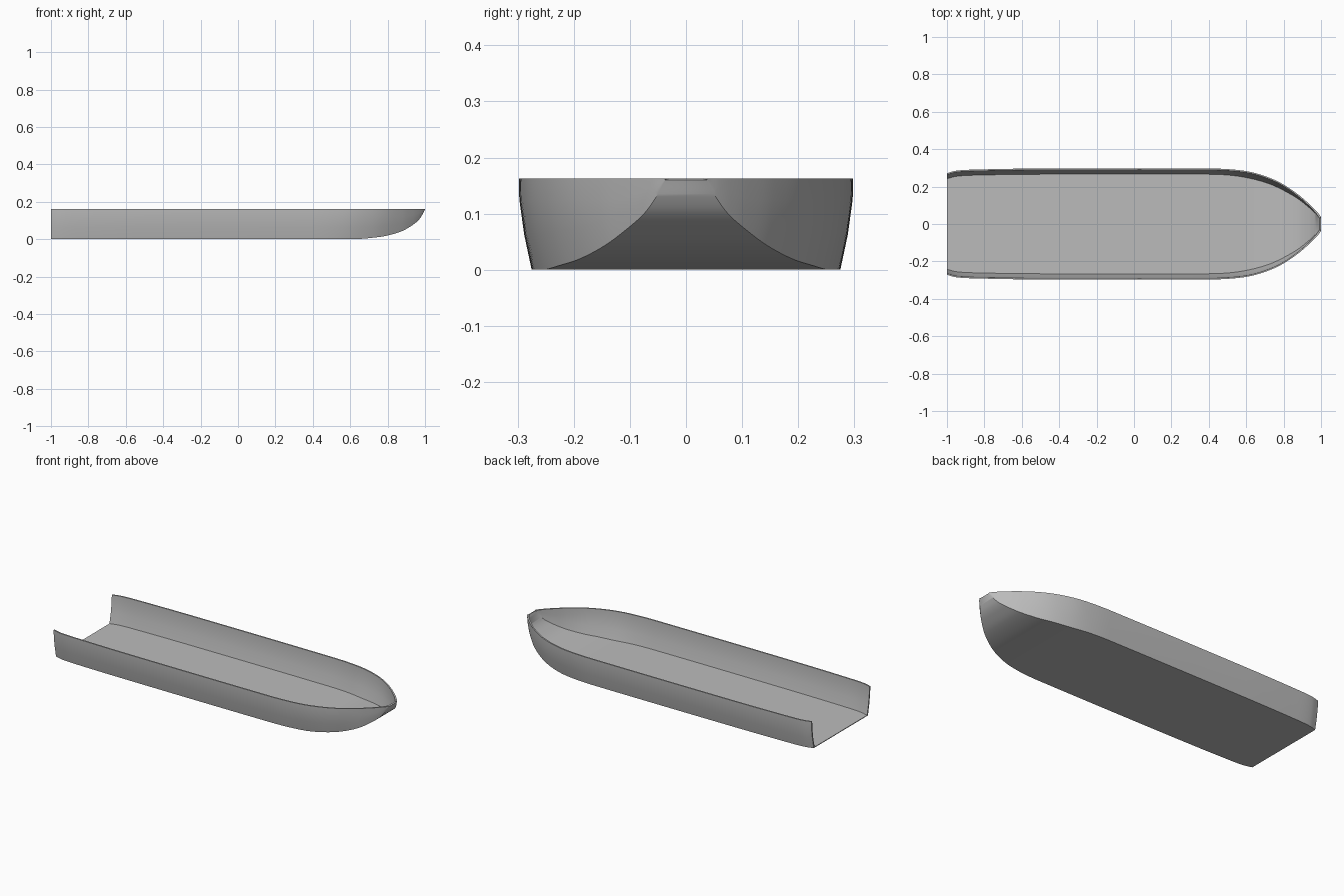
import bpy, bmesh, math

cube = bpy.data.objects.get("Cube")
if cube:
    bpy.data.objects.remove(cube, do_unlink=True)

# Grey hull paint
grey = bpy.data.materials.new("hull_grey")
grey.use_nodes = True
colour = (0.5, 0.5, 0.5, 1)
grey.diffuse_color = colour
grey.node_tree.nodes["Principled BSDF"].inputs["Base Color"].default_value = colour

RIM = 0.163
KNUCKLE = 0.125
WALL = 0.008
FLOOR = 0.004

# Stations: x, half width at the rim, half width at the chine, chine height
stations = [
    (-1.0, 0.272, 0.25, 0), (-0.95, 0.285, 0.263, 0), (-0.85, 0.291, 0.269, 0),
    (-0.5, 0.297, 0.274, 0), (0.4, 0.297, 0.274, 0), (0.52, 0.292, 0.268, 0),
    (0.62, 0.279, 0.252, 0.0), (0.72, 0.249, 0.224, 0.008), (0.8, 0.211, 0.188, 0.02),
    (0.88, 0.156, 0.142, 0.045), (0.935, 0.109, 0.1, 0.077), (0.965, 0.08, 0.073, 0.102),
    (0.985, 0.058, 0.053, 0.13), (1.0, 0.038, 0.037, 0.16),
]


def slope(i, k):
    a, b = stations[max(i - 1, 0)], stations[min(i + 1, len(stations) - 1)]
    return (b[k] - a[k]) / (b[0] - a[0])


def fair(i, t):
    """Smooth section between station i and the next one."""
    a, b = stations[i], stations[i + 1]
    h = b[0] - a[0]
    out = [a[0] + h * t]
    for k in (1, 2, 3):
        m, n = slope(i, k) * h, slope(i + 1, k) * h
        c = 3 * (b[k] - a[k]) - 2 * m - n
        d = 2 * (a[k] - b[k]) + m + n
        out.append(a[k] + t * (m + t * (c + t * d)))
    out[3] = max(out[3], 0)
    return out


STEPS = 5
sections = [fair(i, s / STEPS) for i in range(len(stations) - 1) for s in range(STEPS)]
sections.append(stations[-1])


def half_ring(x, rim, chine, z):
    """Outer then inner points of one side, from the keel round to the inner floor."""
    knuckle = max(KNUCKLE, z + 0.6 * (RIM - z))
    mid = (z + knuckle) / 2
    mid_y = chine + 0.58 * (rim - chine)
    outer = [(chine, z), (mid_y, mid), (rim - 0.001, knuckle), (rim, RIM)]
    back = x - WALL * z / RIM
    points = [(x, y, h) for y, h in outer]
    for y, h in reversed(outer):
        points.append((back, y - WALL, min(h + (FLOOR if h == z else 0), RIM)))
    return points


bm = bmesh.new()
rings = []
for section in sections:
    side = half_ring(*section)
    n = len(side) // 2
    left = side
    right = [(x, -y, z) for x, y, z in side]
    # Closed loop: outer left, inner left, inner right, outer right
    loop = left + right[::-1]
    rings.append([bm.verts.new(p) for p in loop])

# Shell skin between neighbouring sections
for a, b in zip(rings, rings[1:]):
    count = len(a)
    for i in range(count):
        j = (i + 1) % count
        bm.faces.new((a[i], a[j], b[j], b[i]))

# Cut edge at the open stern and the small blunt nose
for ring in (rings[0], rings[-1]):
    for i in range(n - 1):
        for p in (ring, ring[::-1]):
            bm.faces.new((p[i], p[i + 1], p[2 * n - 2 - i], p[2 * n - 1 - i]))
    bm.faces.new((ring[0], ring[2 * n - 1], ring[2 * n], ring[-1]))

bmesh.ops.recalc_face_normals(bm, faces=bm.faces)
mesh = bpy.data.meshes.new("hull")
bm.to_mesh(mesh)
bm.free()
mesh.materials.append(grey)
hull = bpy.data.objects.new("hull", mesh)
bpy.context.collection.objects.link(hull)

bpy.context.view_layer.objects.active = hull
hull.select_set(True)
bpy.ops.object.shade_smooth_by_angle(angle=math.radians(35))
